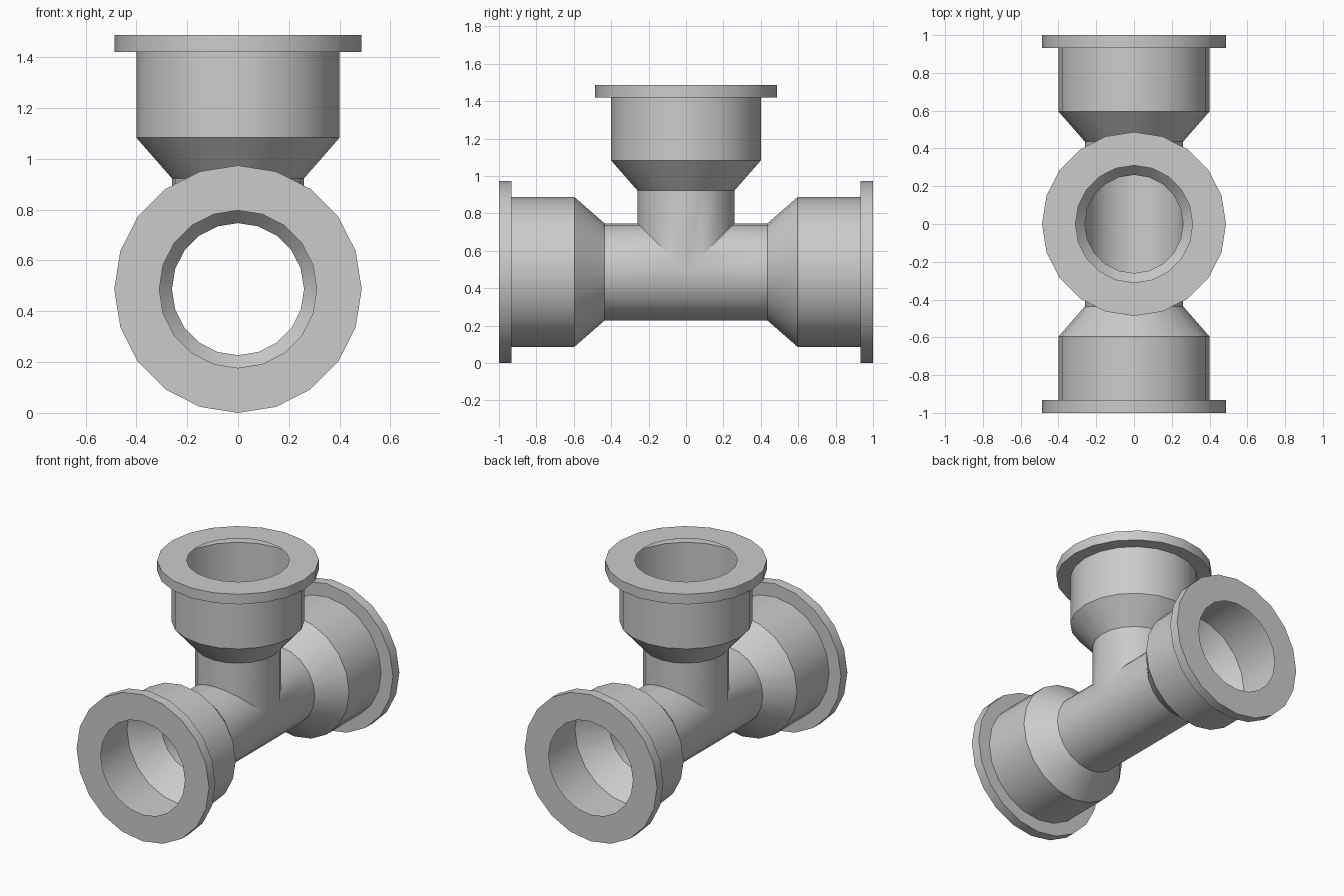
import bpy, bmesh
from math import sin, cos, tau
from mathutils import Vector

cube = bpy.data.objects.get("Cube")
if cube:
    bpy.data.objects.remove(cube, do_unlink=True)

SIDES = 20
CENTRE = Vector((0, 0, 0.487))
PIPE = 0.26

# (distance along the arm, radius): pipe, cone, socket, flange, open mouth
PROFILE = [(0.436, PIPE), (0.596, 0.40), (0.933, 0.40),
           (0.933, 0.487), (1.0, 0.487), (1.0, 0.31)]


def add_arm(bm, axis, side, mitre):
    """Thin-walled arm along axis; mitre gives where its inner end is cut."""
    across = Vector((1, 0, 0))
    rings = []
    for k in range(len(PROFILE) + 1):
        ring = []
        for i in range(SIDES):
            a = tau * i / SIDES
            if k == 0:
                along, radius = mitre(PIPE * sin(a)), PIPE
            else:
                along, radius = PROFILE[k - 1]
            point = CENTRE + axis * along + radius * (across * cos(a) + side * sin(a))
            ring.append(bm.verts.new(point))
        rings.append(ring)
    for low, high in zip(rings, rings[1:]):
        for i in range(SIDES):
            j = (i + 1) % SIDES
            bm.faces.new((low[i], low[j], high[j], high[i]))


Y, Z = Vector((0, 1, 0)), Vector((0, 0, 1))
bm = bmesh.new()
# Two run arms, cut back on their upper half, and the upright branch
for direction in (-Y, Y):
    add_arm(bm, direction, Z, lambda s: max(0, s))
add_arm(bm, Z, Y, abs)

# Weld the mitred seams into one open shell facing outward
bmesh.ops.remove_doubles(bm, verts=bm.verts, dist=0.001)
bmesh.ops.recalc_face_normals(bm, faces=bm.faces)
top = max(bm.faces, key=lambda f: f.calc_center_median().z)
if top.normal.z < 0:
    bmesh.ops.reverse_faces(bm, faces=bm.faces)

mesh = bpy.data.meshes.new("pipe_tee")
bm.to_mesh(mesh)
bm.free()
tee = bpy.data.objects.new("pipe_tee", mesh)
bpy.context.collection.objects.link(tee)

# Plain grey
grey = bpy.data.materials.new("grey")
grey.use_nodes = True
colour = (0.6, 0.6, 0.6, 1)
grey.diffuse_color = colour
grey.node_tree.nodes["Principled BSDF"].inputs["Base Color"].default_value = colour
mesh.materials.append(grey)

bpy.ops.object.select_all(action="DESELECT")
tee.select_set(True)
bpy.context.view_layer.objects.active = tee
bpy.ops.object.shade_smooth_by_angle(angle=0.52)
